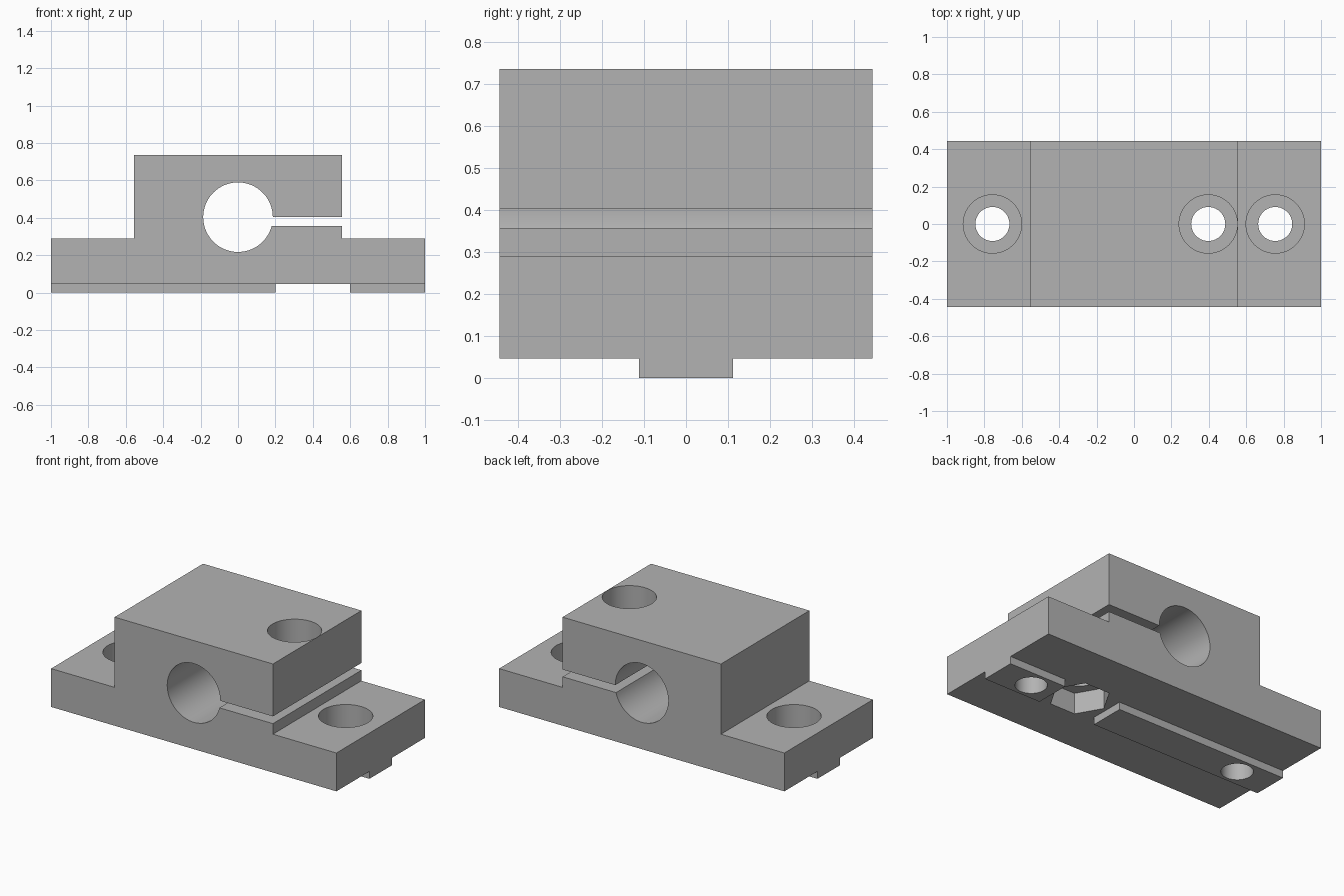
import bpy, bmesh
from math import cos, sin, asin, pi, radians

old = bpy.data.objects.get("Cube")
if old:
    bpy.data.objects.remove(old, do_unlink=True)

HALF_Y = 0.443       # half depth of the block
KEY_Z = 0.047        # height of the locating key
BASE_Z = 0.29        # top of the flanges
TOP_Z = 0.735        # top of the clamp
BORE_Z, BORE_R = 0.403, 0.186
SLOT_LOW = 0.357
CLAMP_X = 0.555

grey = bpy.data.materials.new("plain grey")
grey.use_nodes = True
colour = (0.45, 0.45, 0.45, 1)
grey.diffuse_color = colour
grey.node_tree.nodes["Principled BSDF"].inputs["Base Color"].default_value = colour


def cylinder(name, x, radius, z0, z1, sides=64):
    bpy.ops.mesh.primitive_cylinder_add(vertices=sides, radius=radius, depth=z1 - z0,
                                        location=(x, 0, (z0 + z1) / 2))
    ob = bpy.context.object
    ob.name = name
    return ob


def box(name, x0, x1, y0, y1, z0, z1):
    bpy.ops.mesh.primitive_cube_add(size=1, location=((x0 + x1) / 2, (y0 + y1) / 2, (z0 + z1) / 2))
    ob = bpy.context.object
    ob.name = name
    ob.scale = (x1 - x0, y1 - y0, z1 - z0)
    return ob


def cut(target, cutter):
    cutter.hide_render = True
    mod = target.modifiers.new("cut", "BOOLEAN")
    mod.operation = "DIFFERENCE"
    mod.solver = "EXACT"
    mod.object = cutter
    bpy.context.view_layer.objects.active = target
    bpy.ops.object.modifier_apply(modifier=mod.name)
    bpy.data.objects.remove(cutter, do_unlink=True)


# Clamp block: front profile with the round bore opening into the side slot
start = 0.0
end = 2 * pi - asin((BORE_Z - SLOT_LOW) / BORE_R)
steps = 72
arc = [(BORE_R * cos(a), BORE_Z + BORE_R * sin(a))
       for a in (start + (end - start) * i / steps for i in range(steps + 1))]
profile = [(-1, 0), (1, 0), (1, BASE_Z), (CLAMP_X, BASE_Z), (CLAMP_X, SLOT_LOW)]
profile += arc[::-1]
profile += [(CLAMP_X, BORE_Z), (CLAMP_X, TOP_Z), (-CLAMP_X, TOP_Z),
            (-CLAMP_X, BASE_Z), (-1, BASE_Z)]

bm = bmesh.new()
face = bm.faces.new([bm.verts.new((x, -HALF_Y, z)) for x, z in profile])
sweep = bmesh.ops.extrude_face_region(bm, geom=[face])
moved = [v for v in sweep["geom"] if isinstance(v, bmesh.types.BMVert)]
bmesh.ops.translate(bm, verts=moved, vec=(0, 2 * HALF_Y, 0))
bmesh.ops.recalc_face_normals(bm, faces=bm.faces)
mesh = bpy.data.meshes.new("clamp_block")
bm.to_mesh(mesh)
bm.free()
block = bpy.data.objects.new("clamp_block", mesh)
bpy.context.collection.objects.link(block)
mesh.materials.append(grey)

# Locating key: trim both sides and the gap around the nut pocket
for side in (-1, 1):
    y0, y1 = sorted((side * 0.112, side * 0.6))
    cut(block, box("key_side_cutter", -1.2, 1.2, y0, y1, -0.1, KEY_Z))
cut(block, box("key_gap_cutter", 0.2, 0.6, -0.2, 0.2, -0.1, KEY_Z))

# Counterbored screw holes: two in the flanges, one through the clamp
for x, top in ((-0.757, BASE_Z), (0.755, BASE_Z), (0.397, TOP_Z)):
    cut(block, cylinder("screw_hole_cutter", x, 0.091, -0.1, top + 0.1))
    cut(block, cylinder("counterbore_cutter", x, 0.156, top - 0.18, top + 0.1))

# Hexagonal nut pocket under the clamp screw, corners along x
nut = cylinder("nut_pocket_cutter", 0.397, 0.175, -0.1, 0.18, sides=6)
nut.rotation_euler.z = radians(30)
cut(block, nut)

bpy.ops.object.select_all(action="DESELECT")
block.select_set(True)
bpy.context.view_layer.objects.active = block
bpy.ops.object.shade_smooth_by_angle(angle=radians(30))
